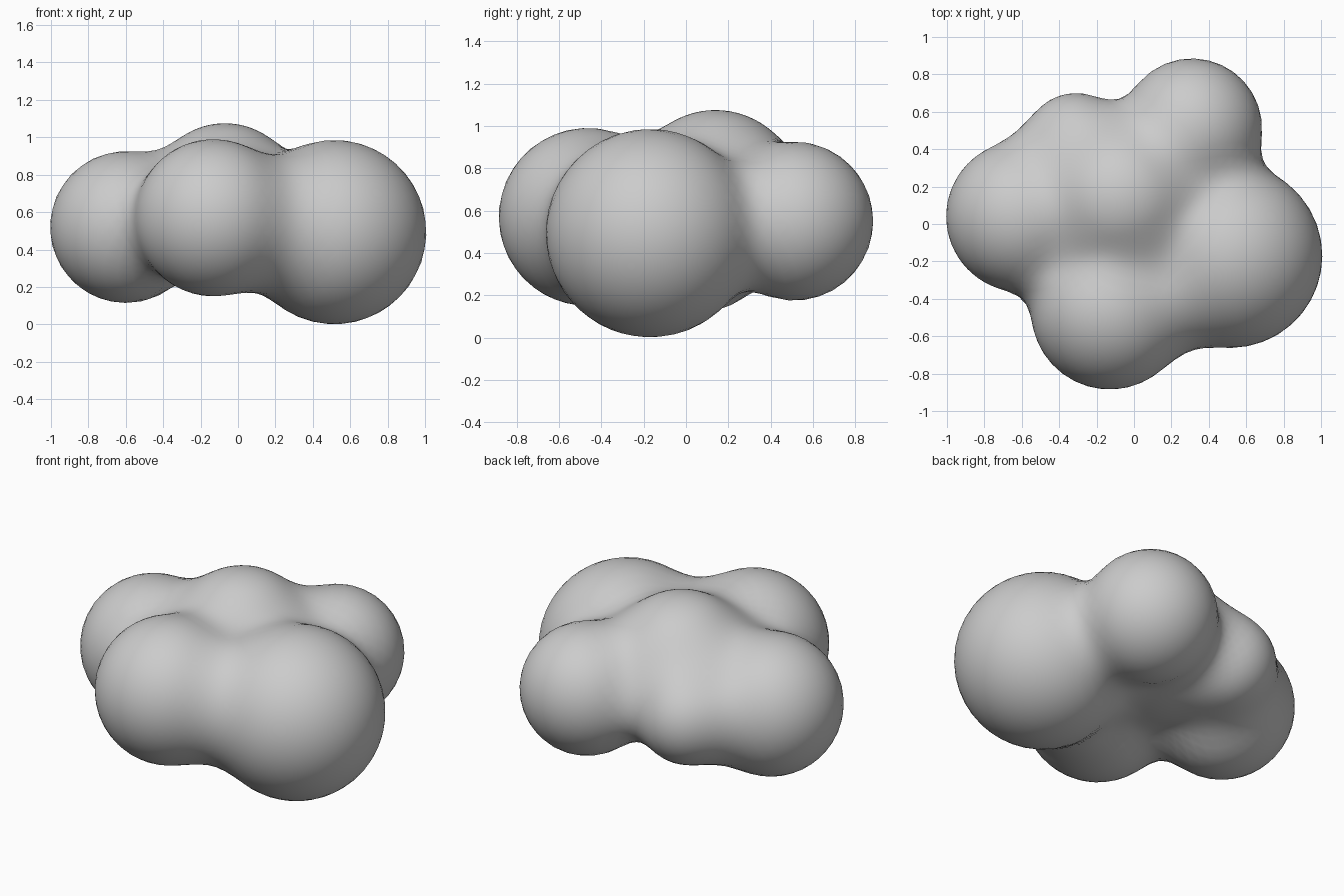
import bpy
from mathutils import Vector

if "Cube" in bpy.data.objects:
    bpy.data.objects.remove(bpy.data.objects["Cube"])

# Lobes of the puffy cloud: centre, radius, softness of the join
LOBES = [(Vector(c), r, k) for c, r, k in [
    ((0.515, -0.17, 0.493), 0.492, 0.20),  # large right lobe
    ((-0.13, -0.465, 0.57), 0.42, 0.25),   # front lobe
    ((-0.60, 0.04, 0.52), 0.405, 0.18),    # left lobe
    ((0.31, 0.51, 0.55), 0.375, 0.18),     # back right lobe
    ((-0.31, 0.42, 0.52), 0.28, 0.20),     # back left lobe
    ((-0.07, 0.14, 0.67), 0.405, 0.18),    # middle crown
]]


def distance(p):
    """Distance to the softly merged lobes."""
    d = 10.0
    for c, r, k in LOBES:
        e = (p - c).length - r
        h = max(k - abs(d - e), 0) / k
        d = min(d, e) - h * h * k / 4
    return d


# Shrink a sphere inwards until it lies on the merged lobes
bpy.ops.mesh.primitive_ico_sphere_add(subdivisions=5, radius=1)
cloud = bpy.context.object
cloud.name = "cloud_puff"
centre = Vector((-0.03, 0.04, 0.55))
for v in cloud.data.vertices:
    ray = v.co.normalized()
    t = 1.6
    for _ in range(80):
        d = distance(centre + ray * t)
        t -= d
        if abs(d) < 0.001 or t < 0.05:
            break
    v.co = centre + ray * t

bpy.ops.object.shade_smooth()
